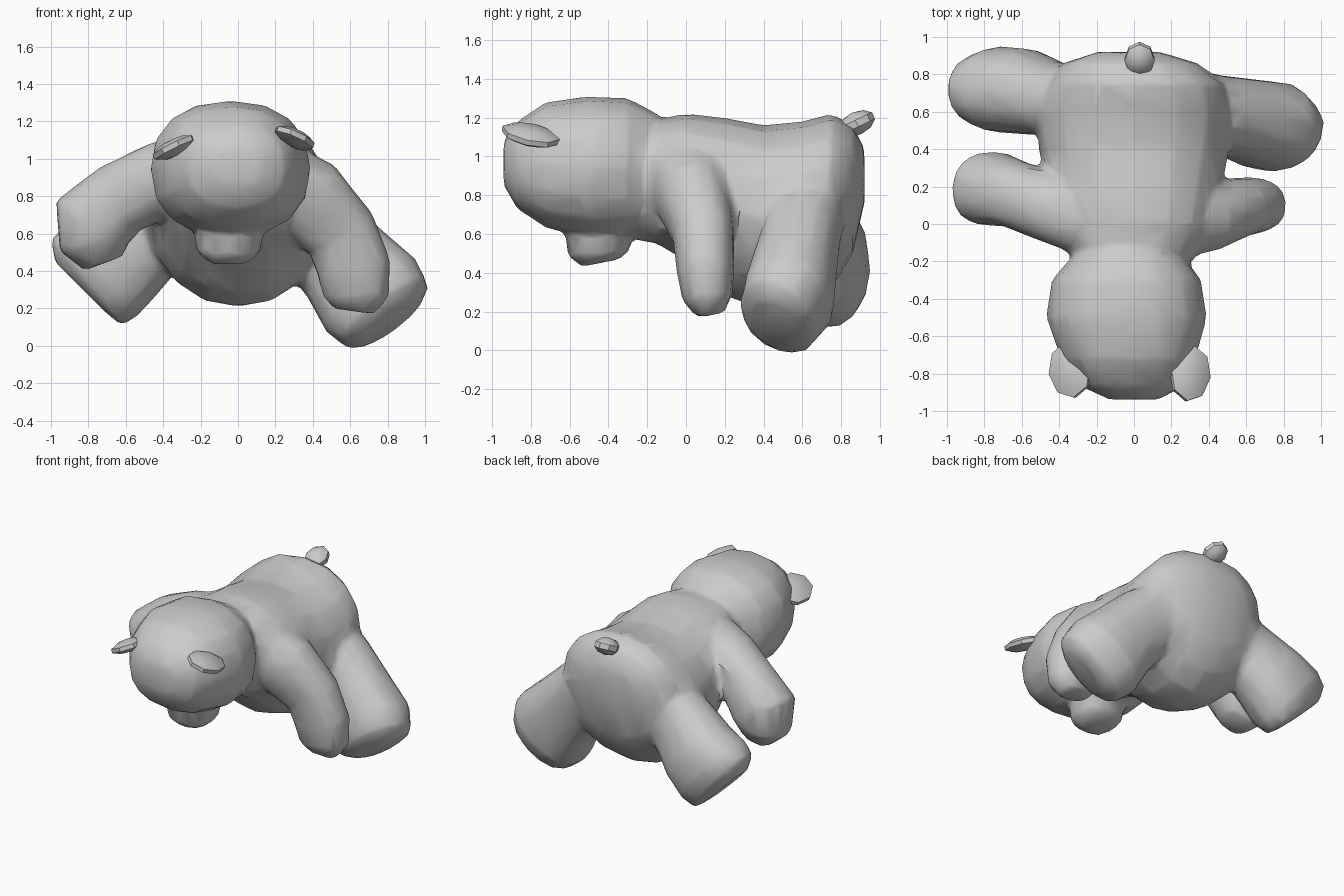
import bpy, bmesh, math
from mathutils import Vector, Matrix

cube = bpy.data.objects.get("Cube")
if cube:
    bpy.data.objects.remove(cube, do_unlink=True)

# One plain grey for the whole bear
grey = bpy.data.materials.new("soft grey")
grey.use_nodes = True
COLOUR = (0.6, 0.6, 0.6, 1)
grey.diffuse_color = COLOUR
grey.node_tree.nodes["Principled BSDF"].inputs["Base Color"].default_value = COLOUR


def activate(objs):
    bpy.ops.object.select_all(action='DESELECT')
    for obj in objs:
        obj.select_set(True)
    bpy.context.view_layer.objects.active = objs[0]


def finish(name, bm):
    bmesh.ops.recalc_face_normals(bm, faces=bm.faces[:])
    mesh = bpy.data.meshes.new(name)
    bm.to_mesh(mesh)
    bm.free()
    mesh.materials.append(grey)
    obj = bpy.data.objects.new(name, mesh)
    bpy.context.collection.objects.link(obj)
    activate([obj])
    bpy.ops.object.shade_smooth_by_angle(angle=math.radians(35))
    return obj


def skin(name, loops):
    """Bridge a row of vertex loops and cap both ends."""
    bm = bmesh.new()
    rows = [[bm.verts.new(p) for p in loop] for loop in loops]
    n = len(rows[0])
    for a, b in zip(rows, rows[1:]):
        for i in range(n):
            j = (i + 1) % n
            bm.faces.new((a[i], a[j], b[j], b[i]))
    bm.faces.new(rows[0])
    bm.faces.new(rows[-1])
    return finish(name, bm)


def plump(value):
    return math.copysign(abs(value) ** 0.88, value)


def oval(centre, u, v, taper=0, sides=16):
    """Slightly squared ellipse, narrowed towards -v by the taper."""
    loop = []
    for i in range(sides):
        t = 2 * math.pi * i / sides
        across, along = plump(math.cos(t)), plump(math.sin(t))
        across *= 1 + taper * min(along, 0)
        loop.append(centre + u * across + v * along)
    return loop


def trunk(name, stations, taper=0):
    """Upright rings along y: (y, x centre, half width, bottom, top)."""
    loops = []
    for y, x, w, low, high in stations:
        c = Vector((x, y, (low + high) / 2))
        loops.append(oval(c, Vector((w, 0, 0)), Vector((0, 0, (high - low) / 2)), taper))
    return skin(name, loops)


def limb(name, stations):
    """Rings square to a path: (x, y, z, half depth, half width)."""
    pts = [Vector(s[:3]) for s in stations]
    loops = []
    for i, s in enumerate(stations):
        t = (pts[min(i + 1, len(pts) - 1)] - pts[max(i - 1, 0)]).normalized()
        u = Vector((0, 1, 0))
        u = (u - t * u.dot(t)).normalized()
        loops.append(oval(pts[i], u * s[3], t.cross(u) * s[4]))
    return skin(name, loops)


def pebble(name, centre, size, turn):
    """Small faceted lump."""
    bm = bmesh.new()
    bmesh.ops.create_uvsphere(bm, u_segments=8, v_segments=5, radius=1)
    rot = Matrix.Identity(3)
    for axis, deg in zip("XYZ", turn):
        rot = Matrix.Rotation(math.radians(deg), 3, axis) @ rot
    for v in bm.verts:
        v.co = rot @ (v.co * Vector(size)) + Vector(centre)
    return finish(name, bm)


# Body, from neck to rump
body = trunk("body", [
    (-0.32, 0, 0.2, 0.58, 1.12),
    (-0.15, 0, 0.35, 0.55, 1.19),
    (0.0, 0, 0.43, 0.46, 1.22),
    (0.2, 0, 0.47, 0.28, 1.2),
    (0.4, 0, 0.51, 0.21, 1.16),
    (0.6, 0, 0.53, 0.22, 1.18),
    (0.75, 0.01, 0.48, 0.32, 1.22),
    (0.86, -0.02, 0.36, 0.5, 1.16),
    (0.92, -0.03, 0.17, 0.76, 1.04),
], 0.2)

# Head, from brow to nape
head = trunk("head", [
    (-0.94, 0, 0.13, 0.85, 1.08),
    (-0.87, -0.01, 0.27, 0.73, 1.18),
    (-0.72, -0.03, 0.36, 0.63, 1.28),
    (-0.5, -0.04, 0.43, 0.58, 1.31),
    (-0.3, -0.04, 0.4, 0.58, 1.3),
    (-0.15, -0.03, 0.28, 0.64, 1.22),
    (-0.04, -0.01, 0.12, 0.8, 1.12),
])

# Muzzle, pointing down
muzzle = limb("muzzle", [
    (-0.04, -0.44, 0.7, 0.17, 0.18),
    (-0.05, -0.45, 0.57, 0.17, 0.18),
    (-0.05, -0.45, 0.5, 0.16, 0.17),
    (-0.05, -0.44, 0.45, 0.1, 0.11),
])

# Front legs
front_left = limb("left_front_leg", [
    (0.15, 0.02, 0.89, 0.23, 0.24),
    (0.38, 0.04, 0.78, 0.19, 0.23),
    (0.55, 0.09, 0.6, 0.16, 0.2),
    (0.62, 0.1, 0.42, 0.15, 0.2),
    (0.63, 0.11, 0.27, 0.13, 0.18),
    (0.62, 0.12, 0.19, 0.08, 0.12),
])
front_right = limb("right_front_leg", [
    (-0.15, 0.02, 0.94, 0.23, 0.22),
    (-0.42, 0.08, 0.89, 0.19, 0.2),
    (-0.64, 0.16, 0.78, 0.18, 0.2),
    (-0.77, 0.19, 0.67, 0.2, 0.23),
    (-0.76, 0.19, 0.55, 0.18, 0.2),
    (-0.72, 0.19, 0.44, 0.1, 0.11),
])

# Hind legs
hind_left = limb("left_hind_leg", [
    (0.25, 0.62, 0.72, 0.22, 0.24),
    (0.42, 0.6, 0.6, 0.2, 0.25),
    (0.58, 0.56, 0.43, 0.22, 0.27),
    (0.71, 0.53, 0.27, 0.24, 0.31),
    (0.79, 0.47, 0.17, 0.21, 0.28),
    (0.82, 0.45, 0.13, 0.13, 0.19),
])
hind_right = limb("right_hind_leg", [
    (-0.25, 0.64, 0.74, 0.2, 0.24),
    (-0.45, 0.67, 0.63, 0.2, 0.25),
    (-0.6, 0.71, 0.5, 0.23, 0.28),
    (-0.73, 0.72, 0.4, 0.23, 0.31),
    (-0.81, 0.72, 0.34, 0.19, 0.3),
    (-0.84, 0.72, 0.31, 0.12, 0.2),
])

# Melt the lofted parts into one continuous low-poly skin
activate([body, head, muzzle, front_left, front_right, hind_left, hind_right])
bpy.ops.object.join()
remesh = body.modifiers.new("melt", 'REMESH')
remesh.mode = 'VOXEL'
remesh.voxel_size = 0.022
relax = body.modifiers.new("relax", 'SMOOTH')
relax.factor = 0.5
relax.iterations = 6
thin = body.modifiers.new("thin", 'DECIMATE')
thin.ratio = 0.05
for mod in [remesh, relax, thin]:
    bpy.ops.object.modifier_apply(modifier=mod.name)
bpy.ops.object.shade_smooth_by_angle(angle=math.radians(40))

# Ears and tail
pebble("left_ear", (0.3, -0.8, 1.11), (0.12, 0.16, 0.045), (-14, 20, -12))
pebble("right_ear", (-0.34, -0.78, 1.06), (0.13, 0.16, 0.045), (-10, -24, 12))
pebble("tail", (0.03, 0.88, 1.17), (0.085, 0.1, 0.06), (25, 0, 0))
